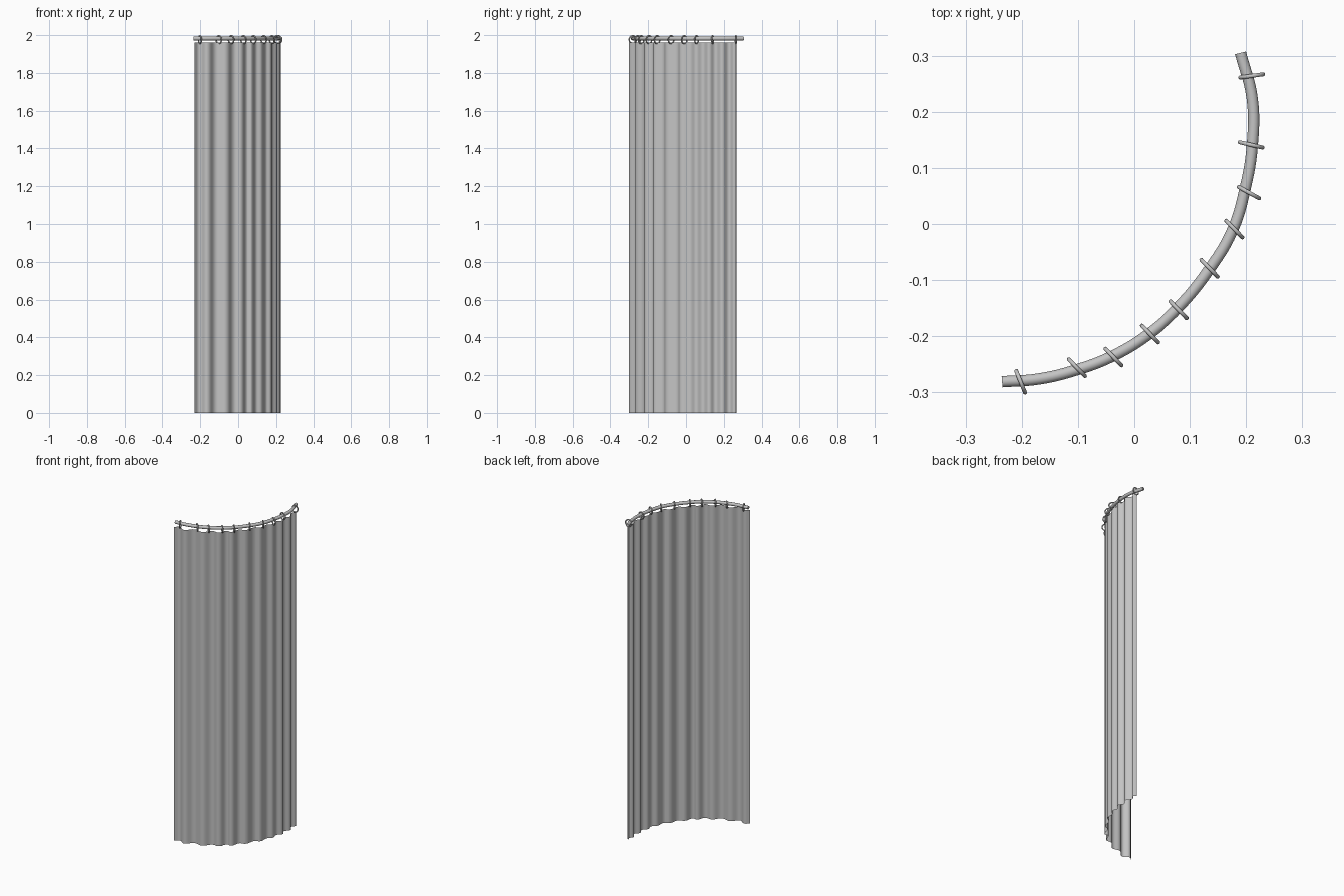
import bpy
import math
from mathutils import Vector

cube = bpy.data.objects.get("Cube")
if cube:
    bpy.data.objects.remove(cube)


def make_material(name, value):
    mat = bpy.data.materials.new(name)
    mat.use_nodes = True
    color = (value, value, value, 1)
    mat.diffuse_color = color
    mat.node_tree.nodes["Principled BSDF"].inputs["Base Color"].default_value = color
    return mat


grey = make_material("soft grey", 0.55)


def finish(obj):
    obj.data.materials.clear()
    obj.data.materials.append(grey)
    bpy.ops.object.select_all(action="DESELECT")
    obj.select_set(True)
    bpy.context.view_layer.objects.active = obj
    bpy.ops.object.convert(target="MESH")
    bpy.ops.object.shade_smooth_by_angle(angle=math.radians(50))


def smooth_curve(name, points, z, resolution):
    """Flat curve with automatic handles through plan points."""
    data = bpy.data.curves.new(name, "CURVE")
    data.dimensions = "2D"
    data.fill_mode = "NONE"
    data.resolution_u = resolution
    spline = data.splines.new("BEZIER")
    spline.bezier_points.add(len(points) - 1)
    for bp, (x, y) in zip(spline.bezier_points, points):
        bp.co = (x, y, 0)
        bp.handle_left_type = bp.handle_right_type = "AUTO"
    obj = bpy.data.objects.new(name, data)
    obj.location.z = z
    bpy.context.collection.objects.link(obj)
    return obj


# Curved rod
rod_path = [(-.235, -.281), (-.169, -.276), (-.103, -.260), (-.04, -.236),
            (.026, -.196), (.08, -.148), (.133, -.083), (.176, -.011),
            (.199, .066), (.211, .14), (.211, .223), (.19, .305)]
rod = smooth_curve("curtain_rod", rod_path, 1.982, 6)
rod.data.dimensions = "3D"
rod.data.fill_mode = "FULL"
rod.data.bevel_depth = 0.01
rod.data.bevel_resolution = 4
rod.data.use_fill_caps = True
finish(rod)

# Pleated curtain: outward and inward folds in turn
folds = [(-.231, -.302), (-.205, -.282), (-.163, -.302), (-.118, -.262),
         (-.062, -.266), (-.022, -.222), (.019, -.219), (.046, -.172),
         (.07, -.173), (.093, -.118), (.124, -.105), (.146, -.043),
         (.172, -.03), (.181, .025), (.205, .052), (.198, .09),
         (.221, .122), (.205, .156), (.226, .191), (.204, .228),
         (.222, .258), (.208, .268)]
curtain = smooth_curve("curtain", folds, 0.98, 8)
curtain.data.extrude = 0.98
finish(curtain)

# Hanging rings: plan position and turn of each ring
rings = [(-.202, -.281, -68), (-.102, -.256, -46), (-.037, -.237, -46),
         (.028, -.196, -46), (.08, -.153, -46), (.135, -.079, -46),
         (.179, -.009, -46), (.205, .056, -29), (.209, .141, -13),
         (.21, .264, 8)]
for i, (x, y, turn) in enumerate(rings):
    bpy.ops.mesh.primitive_torus_add(
        location=(x, y, 1.976), rotation=(math.pi / 2, 0, math.radians(turn)),
        major_radius=0.0205, minor_radius=0.0037,
        major_segments=32, minor_segments=10)
    ring = bpy.context.object
    ring.name = f"curtain_ring_{i + 1}"
    finish(ring)
